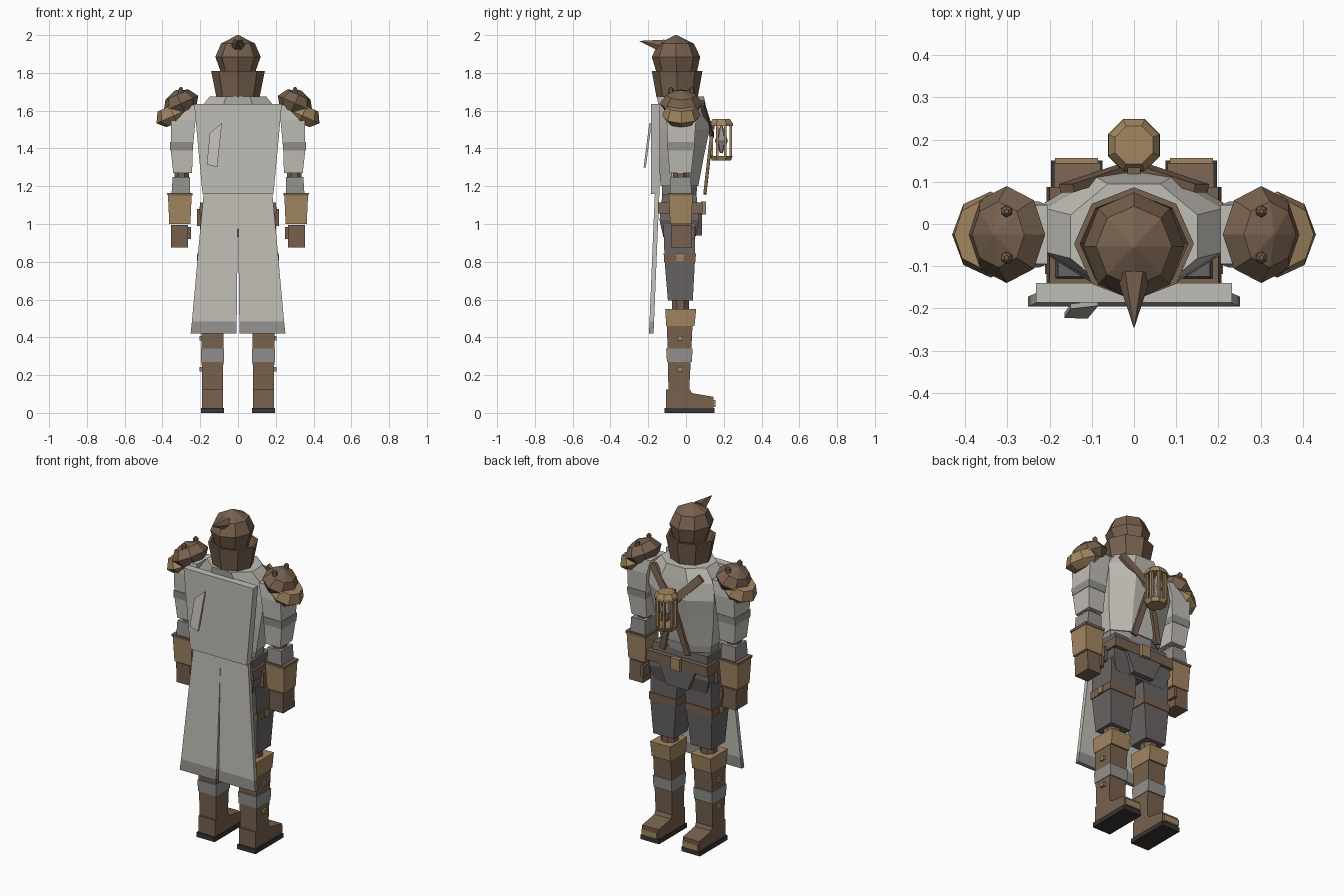
import bpy, bmesh, math
from mathutils import Matrix, Vector

if "Cube" in bpy.data.objects:
    bpy.data.objects.remove(bpy.data.objects["Cube"])


def mat(name, r, g, b):
    m = bpy.data.materials.new(name)
    m.diffuse_color = (r, g, b, 1)
    m.use_nodes = True
    m.node_tree.nodes["Principled BSDF"].inputs["Base Color"].default_value = m.diffuse_color
    return m


BROWN = mat("brown leather", .185, .12, .077)
TAN = mat("tan leather", .36, .24, .118)
LIGHT = mat("light grey cloth", .53, .51, .465)
MID = mat("mid grey cloth", .29, .285, .27)
DARK = mat("dark grey trousers", .14, .127, .125)
SOLE = mat("black sole", .04, .035, .033)


def finish(name, bm, m, mtx=None):
    bmesh.ops.recalc_face_normals(bm, faces=bm.faces)
    me = bpy.data.meshes.new(name)
    if mtx:
        bm.transform(mtx)
    bm.to_mesh(me)
    bm.free()
    me.materials.append(m)
    ob = bpy.data.objects.new(name, me)
    bpy.context.collection.objects.link(ob)
    return ob


def loft(name, rings, m, n=4, vertex_first=False, mtx=None, s=1):
    """Stack of n-sided rings (cx, cy, z, rx, ry); n=4 gives box sections."""
    bm = bmesh.new()
    off = 0 if vertex_first else math.pi / n
    k = 1 if vertex_first else 1 / math.cos(math.pi / n)
    loops = [[bm.verts.new((s * cx + rx * k * math.cos(off + 2 * math.pi * i / n),
                            cy + ry * k * math.sin(off + 2 * math.pi * i / n), z))
              for i in range(n)] for cx, cy, z, rx, ry in rings]
    for a, b in zip(loops, loops[1:]):
        for i in range(n):
            j = (i + 1) % n
            bm.faces.new((a[i], a[j], b[j], b[i]))
    bm.faces.new(loops[0][::-1])
    bm.faces.new(loops[-1])
    return finish(name, bm, m, mtx)


def box(name, x0, x1, y0, y1, z0, z1, m, s=1):
    c = ((x0 + x1) / 2, (y0 + y1) / 2)
    h = ((x1 - x0) / 2, (y1 - y0) / 2)
    return loft(name, [(*c, z0, *h), (*c, z1, *h)], m, s=s)


def beam(name, a, b, w, t, m):
    """Flat strap from a to b, width w across x, thickness t."""
    a, b = Vector(a), Vector(b)
    d = (b - a).normalized()
    side = d.cross(Vector((0, 1, 0))).normalized()
    nrm = side.cross(d)
    mtx = Matrix((side, nrm, d)).transposed().to_4x4()
    mtx.translation = a
    return loft(name, [(0, 0, 0, w / 2, t / 2), (0, 0, (b - a).length, w / 2, t / 2)], m, mtx=mtx)


def prism(name, outline, axis, lo, hi, m):
    """Extrude a closed outline along x (outline = y,z) or y (outline = x,z)."""
    bm = bmesh.new()
    mk = (lambda p, d: (d, p[0], p[1])) if axis == "x" else (lambda p, d: (p[0], d, p[1]))
    A = [bm.verts.new(mk(p, lo)) for p in outline]
    B = [bm.verts.new(mk(p, hi)) for p in outline]
    bm.faces.new(A)
    bm.faces.new(B[::-1])
    for i in range(len(A)):
        j = (i + 1) % len(A)
        bm.faces.new((A[i], A[j], B[j], B[i]))
    return finish(name, bm, m)


for s, side in ((-1, "left"), (1, "right")):
    # boots and shins
    box(f"{side}_sole", .075, .197, -.115, .15, 0, .027, SOLE, s)
    foot = [(-.105, .027), (.145, .027), (.145, .085), (.03, .105), (.02, .125), (-.105, .125)]
    prism(f"{side}_foot", foot, "x", s * .08, s * .19, BROWN)
    box(f"{side}_toe_cap", .085, .187, .12, .157, .03, .068, TAN, s)
    loft(f"{side}_shin", [(.135, -.038, .12, .055, .055), (.135, -.033, .47, .06, .068)], BROWN, s=s)
    loft(f"{side}_shin_band", [(.135, -.035, .27, .06, .066), (.135, -.035, .34, .062, .07)], MID, s=s)
    for z in (.23, .395):
        box(f"{side}_shin_stud", .185, .204, -.045, -.015, z - .012, z + .012, TAN, s)
    loft(f"{side}_knee_cuff", [(.135, -.03, .46, .062, .075), (.135, -.028, .55, .066, .082)], TAN, s=s)
    loft(f"{side}_knee_joint", [(.13, -.03, .54, .045, .045), (.13, -.03, .61, .045, .045)], BROWN, 8, s=s)
    # thighs
    loft(f"{side}_thigh", [(.125, -.03, .595, .068, .066), (.12, -.033, .80, .085, .08),
                           (.11, -.035, 1.0, .09, .085)], DARK, s=s)
    loft(f"{side}_thigh_band", [(.12, -.033, .80, .09, .084), (.12, -.033, .845, .091, .085)], BROWN, s=s)
    box(f"{side}_thigh_buckle", .2, .216, -.05, -.012, .803, .843, TAN, s)
    # arms
    loft(f"{side}_upper_arm", [(.293, -.03, 1.27, .05, .058), (.298, -.027, 1.39, .058, .068),
                               (.29, -.025, 1.55, .065, .078), (.265, -.025, 1.63, .06, .07)], LIGHT, s=s)
    loft(f"{side}_arm_band", [(.299, -.027, 1.39, .060, .071), (.298, -.027, 1.435, .062, .074)], MID, s=s)
    loft(f"{side}_elbow", [(.298, -.03, 1.235, .038, .038), (.298, -.03, 1.28, .038, .038)], BROWN, 8, s=s)
    loft(f"{side}_forearm", [(.303, -.028, 1.14, .05, .058), (.3, -.028, 1.25, .046, .054)], MID, s=s)
    loft(f"{side}_gauntlet", [(.308, -.028, 1.0, .056, .056), (.308, -.028, 1.16, .063, .064)], TAN, s=s)
    loft(f"{side}_gauntlet_rim", [(.308, -.028, 1.15, .066, .067), (.308, -.028, 1.165, .067, .068)], BROWN, s=s)
    loft(f"{side}_hand", [(.31, -.022, .875, .045, .055), (.31, -.025, .995, .046, .055)], BROWN, s=s)
    box(f"{side}_thumb", .25, .27, -.01, .045, .92, .985, BROWN, s)
    # layered shoulder pads, tilted outward
    tilt = Matrix.Rotation(s * math.radians(24), 4, "Y")
    loft(f"{side}_lower_pad", [(0, 0, -.045, .06, .07), (0, 0, -.005, .1, .102), (0, 0, .05, .07, .08)],
         TAN, 8, True, Matrix.Translation((s * .342, -.025, 1.578)) @ tilt)
    loft(f"{side}_upper_pad", [(0, 0, -.06, .07, .085), (0, 0, -.015, .1, .115),
                               (0, 0, .035, .068, .078), (0, 0, .06, .003, .003)],
         BROWN, 8, True, Matrix.Translation((s * .308, -.025, 1.652)) @ tilt)
    for y in (-.08, .03):
        loft("pad_stud", [(s * .302, y, 1.685, .013, .013), (s * .302, y, 1.715, .012, .012),
                          (s * .302, y, 1.724, .005, .005)], BROWN, 6)
    # crossed chest straps
    beam(f"{side}_upper_strap", (s * .16, .085, 1.64), (0, .138, 1.47), .045, .02, BROWN)
    beam(f"{side}_lower_strap", (0, .135, 1.47), (s * .085, .1, 1.16), .035, .016, BROWN)
    box(f"{side}_belt_pouch", .19, .218, -.07, .01, .99, 1.08, BROWN, s)
    # cape skirt half, leaving a tapered centre slit
    bm = bmesh.new()
    rows = [(1.16, 0, .182, -.165), (.95, .0015, .202, -.174), (.485, .007, .244, -.193), (.42, .009, .251, -.196)]
    grid = [[bm.verts.new((s * x, y + d, z)) for x, d in ((xi, 0), (xo, 0), (xo, .024), (xi, .024))]
            for z, xi, xo, y in rows]
    for r, (a, b) in enumerate(zip(grid, grid[1:])):
        for i in range(4):
            f = bm.faces.new((a[i], a[(i + 1) % 4], b[(i + 1) % 4], b[i]))
            f.material_index = int(r == 2)
    bm.faces.new(grid[0])
    bm.faces.new(grid[-1][::-1]).material_index = 1
    finish(f"{side}_cape_skirt", bm, LIGHT).data.materials.append(MID)

# hips, belt and front flap
loft("hips", [(0, -.035, .93, .17, .085), (0, -.035, 1.02, .2, .105), (0, -.035, 1.16, .18, .09)], DARK)
loft("belt", [(0, -.03, 1.055, .207, .118), (0, -.03, 1.115, .2, .118)], BROWN)
box("belt_buckle", -.03, .03, .08, .106, 1.05, 1.12, TAN)
prism("front_flap", [(-.12, 1.055), (.12, 1.055), (.07, .94), (-.07, .94)], "y", .05, .086, DARK)

# torso and collar
loft("waist", [(0, -.035, 1.12, .165, .09), (0, -.035, 1.26, .175, .095)], MID, 8)
loft("torso", [(0, -.035, 1.2, .175, .1), (0, -.025, 1.36, .2, .12), (0, -.01, 1.5, .218, .135),
               (0, -.015, 1.6, .21, .125), (0, -.03, 1.675, .15, .125)], LIGHT, 8)
loft("neck_collar", [(0, -.045, 1.65, .105, .1), (0, -.047, 1.675, .115, .11), (0, -.047, 1.81, .142, .134),
                     (0, -.047, 1.81, .128, .12), (0, -.047, 1.74, .11, .1)], BROWN, 8, True)

# hood and its crest spike
loft("hood", [(0, -.05, 1.76, .08, .09), (0, -.05, 1.815, .095, .11), (0, -.053, 1.885, .12, .128),
              (0, -.053, 1.955, .09, .095), (0, -.053, 2.0, .004, .004)], BROWN, 8, True)
spike = Matrix.Translation((0, -.12, 1.942)) @ Matrix.Rotation(math.radians(78), 4, "X")
loft("hood_spike", [(0, 0, 0, .042, .04), (0, 0, .128, .001, .001)], BROWN, 6, True, spike)

# cape back plate with a small tilted tag
prism("cape_back", [(-.232, 1.635), (.232, 1.635), (.188, 1.16), (-.188, 1.16)], "y", -.186, -.14, LIGHT)
tag = prism("cape_tag", [(-.165, 1.315), (-.11, 1.30), (-.085, 1.535), (-.15, 1.48)], "y", -.012, 0, LIGHT)
for v in tag.data.vertices:
    v.co.y += -.182 - (1.535 - v.co.z) * .13

# lantern hung on the chest
LY = .187
loft("lantern_base", [(0, LY, 1.335, .05, .05), (0, LY, 1.36, .06, .06)], TAN, 8)
loft("lantern_cap", [(0, LY, 1.52, .062, .062), (0, LY, 1.535, .06, .06), (0, LY, 1.557, .045, .045)], TAN, 8)
loft("lantern_core", [(0, LY, 1.375, .006, .006), (0, LY, 1.44, .03, .03), (0, LY, 1.52, .006, .006)], MID, 6)
for i in range(8):
    a = math.pi / 8 + i * math.pi / 4
    x, y = .054 * math.cos(a), LY + .054 * math.sin(a)
    box("lantern_bar", x - .007, x + .007, y - .007, y + .007, 1.35, 1.53, TAN)
box("lantern_hook", -.015, .015, .1, .15, 1.5, 1.545, BROWN)
